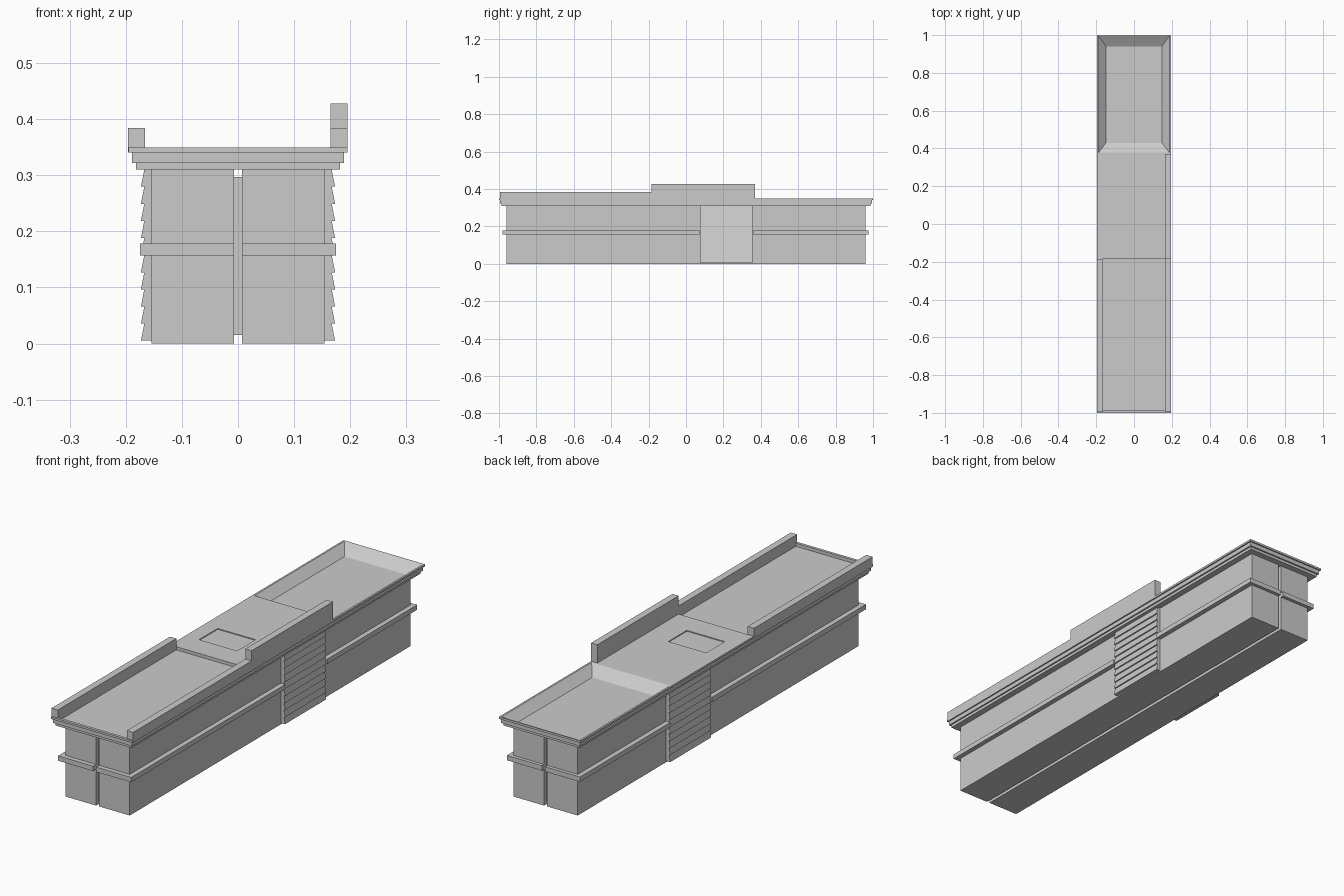
import bpy, bmesh

if "Cube" in bpy.data.objects:
    bpy.data.objects.remove(bpy.data.objects["Cube"])


def finish(name, bm):
    bmesh.ops.recalc_face_normals(bm, faces=bm.faces)
    mesh = bpy.data.meshes.new(name)
    bm.to_mesh(mesh)
    bm.free()
    ob = bpy.data.objects.new(name, mesh)
    bpy.context.collection.objects.link(ob)
    return ob


def loft(name, rings):
    """Stack of rectangles (x0, x1, y0, y1, z) joined into one solid."""
    bm = bmesh.new()
    loops = [[bm.verts.new(p) for p in ((a, c, z), (b, c, z), (b, d, z), (a, d, z))]
             for a, b, c, d, z in rings]
    bm.faces.new(loops[0])
    bm.faces.new(loops[-1])
    for lo, hi in zip(loops, loops[1:]):
        for i in range(4):
            j = (i + 1) % 4
            bm.faces.new((lo[i], lo[j], hi[j], hi[i]))
    return finish(name, bm)


def box(name, x0, x1, y0, y1, z0, z1):
    return loft(name, [(x0, x1, y0, y1, z0), (x0, x1, y0, y1, z1)])


def cut(ob, cutter):
    cutter.hide_render = True
    mod = ob.modifiers.new("cut", 'BOOLEAN')
    mod.operation = 'DIFFERENCE'
    mod.solver = 'EXACT'
    mod.object = cutter
    bpy.context.view_layer.objects.active = ob
    bpy.ops.object.modifier_apply(modifier=mod.name)
    bpy.data.objects.remove(cutter)


def cladding(name, s, y0, y1, count=10):
    """Overlapping slats, each leaning outward towards its lower edge."""
    top, bottom = 0.31, 0.005
    step = (top - bottom) / count
    prof = [(s * 0.14, top)]
    for i in range(count):
        z = top - i * step
        prof += [(s * 0.167, z), (s * 0.173, z - step)]
    prof.append((s * 0.14, bottom))
    bm = bmesh.new()
    face = bm.faces.new([bm.verts.new((x, y0, z)) for x, z in prof])
    ext = bmesh.ops.extrude_face_region(bm, geom=[face])
    verts = [v for v in ext['geom'] if isinstance(v, bmesh.types.BMVert)]
    bmesh.ops.translate(bm, verts=verts, vec=(0, y1 - y0, 0))
    return finish(name, bm)


# Two half bodies, recessed core, belt courses and slatted side panels
box("body_core", -0.03, 0.03, -0.945, 0.945, 0.015, 0.297)
for side, s in (("left", -1), ("right", 1)):
    def sx(a, b):
        return sorted((s * a, s * b))
    box("body_" + side, *sx(0.007, 0.154), -0.96, 0.96, 0, 0.312)
    box("belt_front_" + side, *sx(0.007, 0.175), -0.98, -0.95, 0.157, 0.178)
    box("belt_back_" + side, *sx(0.007, 0.175), 0.95, 0.975, 0.157, 0.178)
    box("belt_side_front_" + side, *sx(0.145, 0.175), -0.98, 0.072, 0.157, 0.178)
    box("belt_side_back_" + side, *sx(0.145, 0.175), 0.357, 0.975, 0.157, 0.178)
    cladding("slats_" + side, s, 0.075, 0.355)

# Stepped cornice and roof slab
rings = []
for x, y, z0, z1 in ((0.182, 0.987, 0.31, 0.322), (0.189, 0.994, 0.322, 0.34),
                     (0.195, 1.0, 0.34, 0.349)):
    rings += [(-x, x, -y, y, z0), (-x, x, -y, y, z1)]
roof = loft("roof_cornice", rings)

# Sloped rear basin, shallow front deck and hatch recess
cut(roof, loft("basin_cutter", [(-0.148, 0.148, 0.43, 0.94, 0.314),
                                (-0.187, 0.187, 0.378, 0.995, 0.349),
                                (-0.187, 0.187, 0.378, 0.995, 0.4)]))
cut(roof, box("deck_cutter", -0.166, 0.166, -0.988, -0.185, 0.335, 0.4))
cut(roof, box("hatch_cutter", -0.13, 0.052, -0.08, 0.047, 0.345, 0.4))

# Parapets
box("parapet_left", -0.196, -0.166, -0.995, -0.185, 0.34, 0.384)
box("parapet_right", 0.165, 0.195, -0.995, -0.185, 0.34, 0.384)
box("parapet_right_tall", 0.165, 0.195, -0.185, 0.37, 0.34, 0.428)
